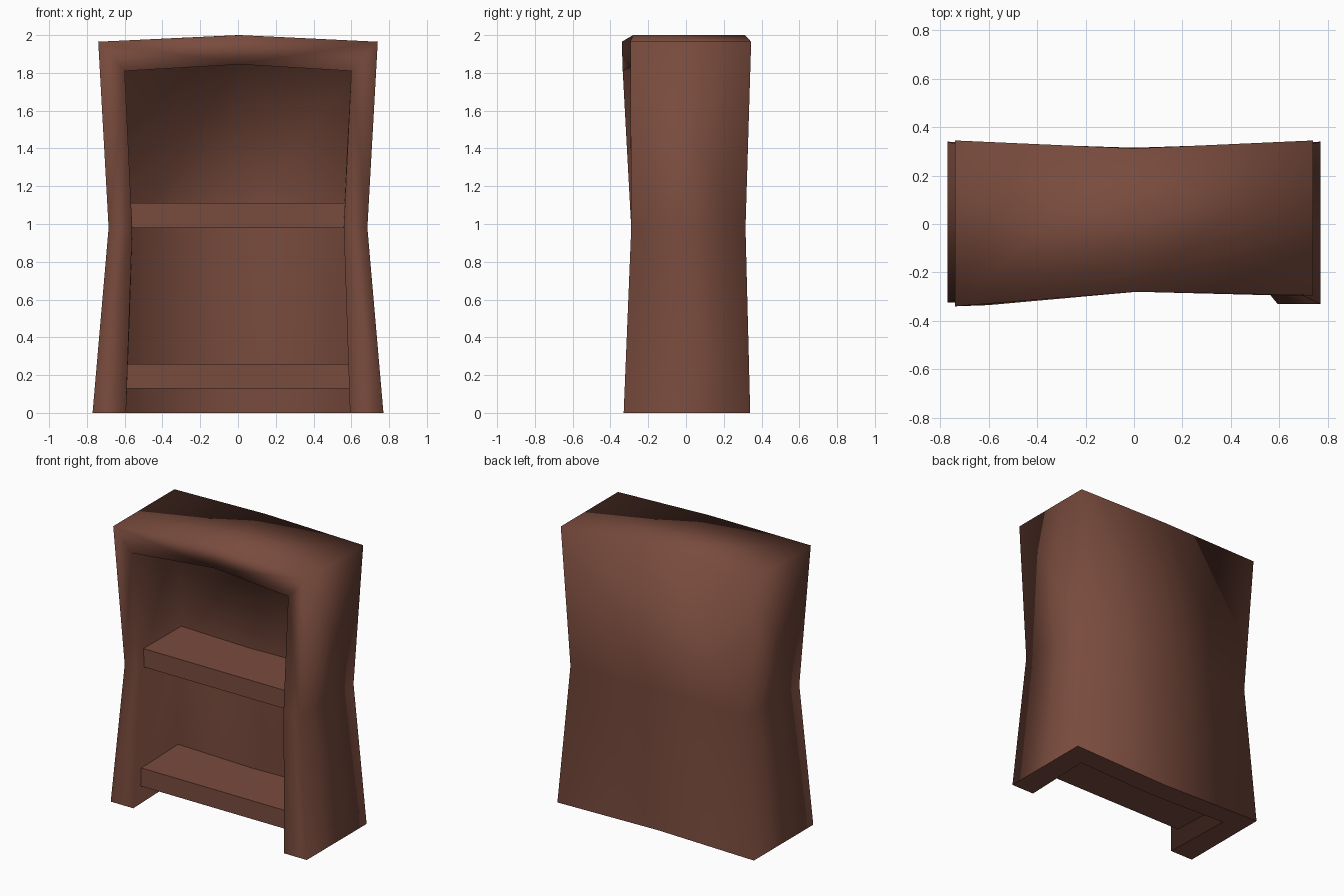
import bpy, bmesh

if "Cube" in bpy.data.objects:
    bpy.data.objects.remove(bpy.data.objects["Cube"])

wood = bpy.data.materials.new("reddish brown wood")
wood.diffuse_color = (0.19, 0.07, 0.047, 1)
wood.use_nodes = True
wood.node_tree.nodes["Principled BSDF"].inputs["Base Color"].default_value = wood.diffuse_color


def finish(name, bm):
    bmesh.ops.recalc_face_normals(bm, faces=bm.faces)
    me = bpy.data.meshes.new(name)
    bm.to_mesh(me)
    bm.free()
    me.materials.append(wood)
    ob = bpy.data.objects.new(name, me)
    bpy.context.collection.objects.link(ob)
    return ob


# Case: each row is (front half width, back half width, left front y, right front y,
# back corner y, back middle y, corner z, middle z)
outer = [(0.77, 0.77, -0.325, -0.33, 0.34, 0.315, 0, 0),
         (0.685, 0.685, -0.29, -0.29, 0.315, 0.295, 0.98, 0.98),
         (0.74, 0.74, -0.34, -0.295, 0.345, 0.312, 1.965, 2.0)]
inner = [(0.593, 0.61, -0.325, -0.33, 0.185, 0.16, 0, 0),
         (0.56, 0.555, -0.29, -0.29, 0.165, 0.145, 0.98, 0.98),
         (0.60, 0.60, -0.335, -0.295, 0.19, 0.16, 1.81, 1.845)]

bm = bmesh.new()


def skin(rows):
    """U-shaped wall (left, back, right) closed by a gabled top."""
    grid = []
    for fx, bx, yl, yr, yb, ym, z, zm in rows:
        pts = [(-fx, yl, z), (-bx, yb, z), (0, ym, zm), (bx, yb, z), (fx, yr, z)]
        grid.append([bm.verts.new(p) for p in pts])
    for a, b in zip(grid, grid[1:]):
        for i in range(4):
            bm.faces.new((a[i], a[i + 1], b[i + 1], b[i]))
    t = grid[-1]
    mid = bm.verts.new((0.01, -0.28, rows[-1][7]))
    bm.faces.new((t[0], t[1], t[2], mid))
    bm.faces.new((mid, t[2], t[3], t[4]))
    return grid, mid


o, om = skin(outer)
n, nm = skin(inner)
# front rim
for c in (0, 4):
    for r in range(2):
        bm.faces.new((o[r][c], o[r + 1][c], n[r + 1][c], n[r][c]))
    bm.faces.new((o[2][c], om, nm, n[2][c]))
# underside rim, with sharp borders
for i in range(4):
    f = bm.faces.new((o[0][i], o[0][i + 1], n[0][i + 1], n[0][i]))
    for e in f.edges:
        e.smooth = False
for c in (0, 4):
    bm.edges.get((o[0][c], n[0][c])).smooth = False
for f in bm.faces:
    f.smooth = True
finish("bookcase_case", bm)

# Shelves
for name, z0 in (("lower_shelf", 0.13), ("upper_shelf", 0.98)):
    bm = bmesh.new()
    bmesh.ops.create_cube(bm, size=1)
    for v in bm.verts:
        v.co = (v.co.x * 1.24, v.co.y * 0.47 - 0.015, z0 + 0.065 + v.co.z * 0.13)
    finish(name, bm)
